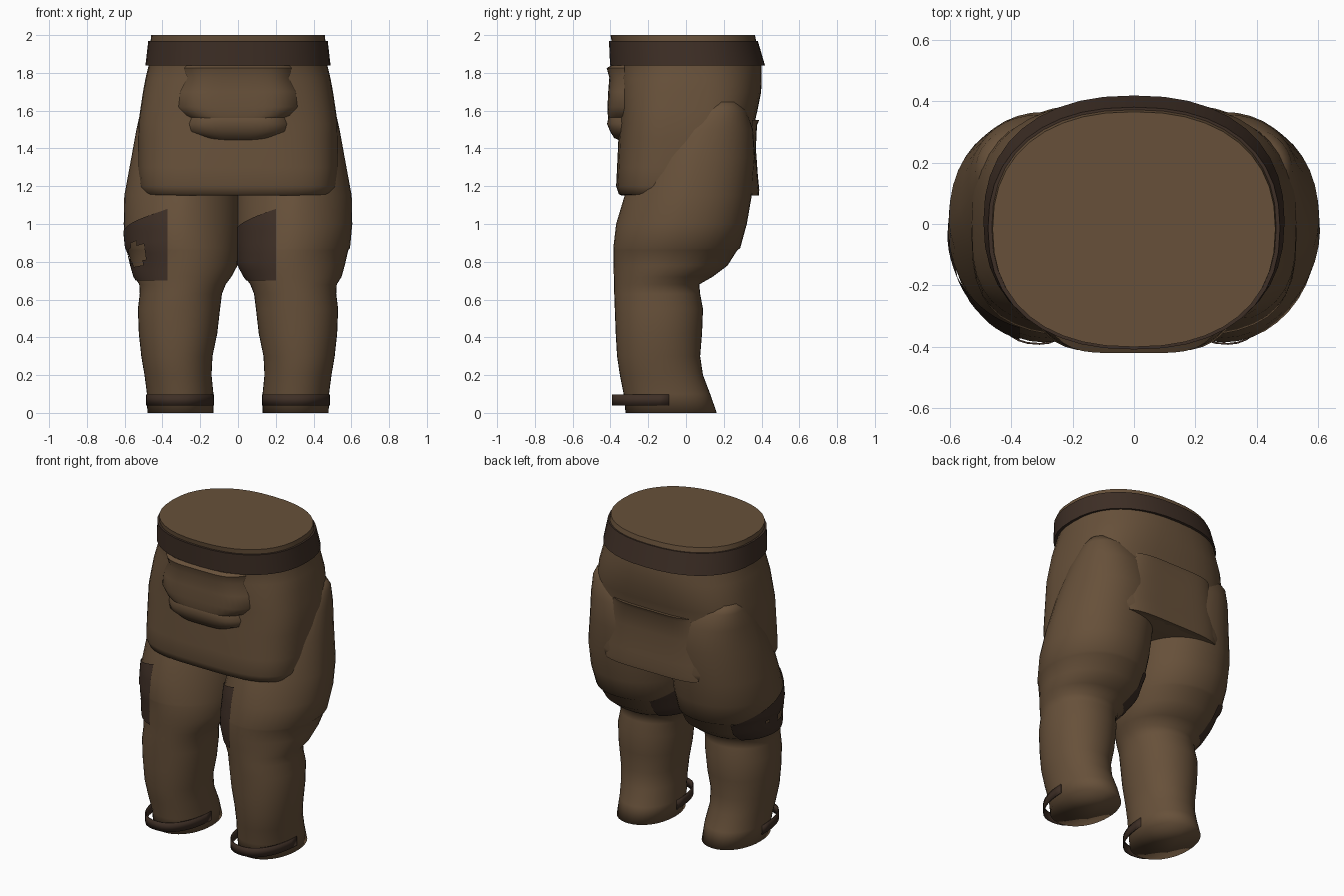
import bpy, bmesh, math

if "Cube" in bpy.data.objects:
    bpy.data.objects.remove(bpy.data.objects["Cube"])


def material(name, rgb):
    m = bpy.data.materials.new(name)
    m.diffuse_color = (*rgb, 1)
    m.use_nodes = True
    m.node_tree.nodes["Principled BSDF"].inputs["Base Color"].default_value = m.diffuse_color
    return m


CLOTH = material("brown cloth", (0.135, 0.081, 0.042))
LEATHER = material("dark leather", (0.048, 0.028, 0.019))


def finish(name, bm, mat, angle=40, thickness=0):
    bmesh.ops.recalc_face_normals(bm, faces=bm.faces)
    me = bpy.data.meshes.new(name)
    bm.to_mesh(me)
    bm.free()
    ob = bpy.data.objects.new(name, me)
    bpy.context.collection.objects.link(ob)
    me.materials.append(mat)
    if thickness:
        s = ob.modifiers.new("thickness", 'SOLIDIFY')
        s.thickness = thickness
        s.offset = 0
    bpy.ops.object.select_all(action='DESELECT')
    ob.select_set(True)
    bpy.context.view_layer.objects.active = ob
    bpy.ops.object.shade_smooth_by_angle(angle=math.radians(angle))
    return ob


def oval(x0, x1, y0, y1, a, n, nf=None):
    """Point on a squarish oval at angle a; nf is the squareness of the front half."""
    c, s = math.cos(a), math.sin(a)
    if s < 0 and nf:
        n = nf
    px = math.copysign(abs(c) ** (2 / n), c)
    py = math.copysign(abs(s) ** (2 / n), s)
    return (x0 + x1) / 2 + (x1 - x0) / 2 * px, (y0 + y1) / 2 + (y1 - y0) / 2 * py


def skin(bm, rows, closed):
    """Join rows of points with quads."""
    vs = [[bm.verts.new(p) for p in r] for r in rows]
    n = len(vs[0])
    for a, b in zip(vs, vs[1:]):
        for i in range(n if closed else n - 1):
            j = (i + 1) % n
            bm.faces.new((a[i], a[j], b[j], b[i]))
    return vs


def loft(name, rings, mat, caps=True, seg=40, angle=40):
    """rings: (z, x0, x1, y0, y1, squareness, front squareness)"""
    bm = bmesh.new()
    rows = []
    for z, x0, x1, y0, y1, n, nf in rings:
        rows.append([(*oval(x0, x1, y0, y1, math.tau * i / seg, n, nf), z) for i in range(seg)])
    vs = skin(bm, rows, True)
    if caps:
        bm.faces.new(vs[0])
        bm.faces.new(vs[-1])
    return finish(name, bm, mat, angle)


# Hips: rolled hem at the bottom, flat closed waist on top
hips = [(1.15, .49, -.34, .365, 3.2, 3.6), (1.157, .51, -.355, .38, 3.2, 3.6), (1.2, .525, -.37, .385, 3.2, 3.6),
        (1.3, .53, -.365, .375, 3.1, 3.4), (1.45, .53, -.358, .362, 3, 3.2), (1.53, .528, -.352, .362, 3, 3.2),
        (1.6, .518, -.352, .378, 2.9, 3.1), (1.7, .503, -.358, .398, 2.7, 2.9), (1.77, .49, -.363, .40, 2.5, 2.6),
        (1.84, .473, -.37, .40, 2.4, 2.4), (2.0, .46, -.40, .365, 2.3, 2.3)]
loft("hips", [(z, -h, h, a, b, n, nf) for z, h, a, b, n, nf in hips], CLOTH, angle=60)

# Belt
belt = [(1.84, .46, -.36, .385), (1.84, .49, -.402, .418), (1.97, .475, -.408, .38), (1.97, .455, -.385, .36)]
loft("belt", [(z, -h, h, a, b, 2.3, 2.3) for z, h, a, b in belt], LEATHER, caps=False)

# Legs: ankle, calf, overhanging thigh, tapering into the hips
# (z, inner, outer, front, back, squareness of back and front)
LEG = [(0, .13, .48, -.32, .163, 2.1, 2.1), (.1, .13, .482, -.33, .128, 2.1, 2.1),
       (.2, .14, .495, -.35, .09, 2.1, 2.1), (.3, .135, .512, -.365, .075, 2.1, 2.1),
       (.42, .11, .525, -.372, .085, 2.1, 2.1), (.55, .095, .53, -.377, .09, 2.1, 2.1),
       (.63, .085, .52, -.38, .075, 2.1, 2), (.68, .065, .523, -.38, .07, 2.1, 2),
       (.72, .035, .548, -.382, .14, 2.1, 1.95), (.78, .003, .565, -.384, .22, 2.1, 1.95),
       (.862, -.003, .584, -.385, .272, 2.1, 1.95), (.872, -.005, .593, -.385, .287, 2.1, 1.95),
       (1.0, -.01, .605, -.37, .322, 2.2, 1.85), (1.15, -.01, .602, -.325, .348, 2.2, 1.72),
       (1.35, 0, .565, -.25, .365, 2.2, 1.8), (1.5, .07, .538, -.12, .355, 2.2, 2),
       (1.6, .15, .515, .02, .32, 2.2, 2), (1.645, .22, .49, .09, .28, 2.2, 2)]


def leg_section(z):
    for a, b in zip(LEG, LEG[1:]):
        if a[0] <= z <= b[0]:
            t = (z - a[0]) / (b[0] - a[0])
            return [p + (q - p) * t for p, q in zip(a, b)][1:]


for side, label in ((1, "left"), (-1, "right")):
    def across(x0, x1):
        return (x0, x1) if side > 0 else (-x1, -x0)

    loft(label + "_leg", [(r[0], *across(r[1], r[2]), *r[3:]) for r in LEG], CLOTH, angle=115)

    # Thigh patch wrapping one flank of the leg: upright front edge, lower towards the back
    edge_x = .2 if side > 0 else -.372
    bm = bmesh.new()
    rows = []
    for k in range(13):
        row = []
        for i in range(25):
            top = 1.08 - .22 * i / 24
            z = .70 + (top - .70) * k / 12
            i0, o0, f, b, n, nf = leg_section(z)
            x0, x1 = across(i0, o0)
            x0, x1, f, b = x0 - .006, x1 + .006, f - .006, b + .006
            px = (edge_x - (x0 + x1) / 2) / ((x1 - x0) / 2)
            start = math.tau - math.acos(-abs(px) ** (nf / 2))
            a = start + (math.radians(126) - start) * i / 24
            row.append((*oval(x0, x1, f, b, a, n, nf), z))
        rows.append(row)
    skin(bm, rows, False)
    # Worn hole showing the cloth on the outer flank
    hole = []
    for face in bm.faces:
        c = face.calc_center_median()
        if side < 0 and c.y < 0 and (((c.x + .535) / .045) ** 2 + ((c.z - .84) / .06) ** 2) < 1:
            hole.append(face)
    bmesh.ops.delete(bm, geom=hole, context='FACES')
    finish(label + "_thigh_patch", bm, LEATHER)

    # Loose half strap around the front of the ankle
    x0, x1 = across(.13, .483)
    bm = bmesh.new()
    rows = []
    for z in (.04, .098):
        rows.append([(*oval(x0, x1, -.39, .21, math.pi * (1 + i / 20), 2.5 if i < 10 else 2.1), z)
                     for i in range(21)])
    skin(bm, rows, False)
    finish(label + "_ankle_strap", bm, LEATHER, thickness=.006)


def pouch(name, rows, edge):
    """Bulging pocket: rows of (z, half width, y), sides sunk back to edge."""
    bm = bmesh.new()
    pts = []
    for z, w, y in rows:
        r = []
        for i in range(21):
            u = math.sin(math.pi / 2 * (i / 10 - 1))
            r.append((u * w, edge + (y - edge) * (1 - abs(u) ** 5), z))
        pts.append(r)
    skin(bm, pts, False)
    return finish(name, bm, CLOTH, 50)


# Front pocket: flap above, rounded pouch below
pouch("front_pocket_flap", [(1.81, .26, -.35), (1.84, .27, -.395), (1.825, .285, -.42), (1.775, .27, -.406),
                            (1.70, .305, -.412), (1.62, .315, -.416), (1.575, .28, -.414),
                            (1.54, .21, -.408), (1.51, .12, -.39)], -.325)
pouch("front_pocket_pouch", [(1.64, .20, -.36), (1.58, .25, -.408), (1.53, .268, -.418), (1.49, .262, -.402),
                             (1.455, .18, -.38), (1.44, .10, -.345)], -.325)

# Back pocket with a raised upper lip
pouch("back_pocket", [(1.545, .27, .34), (1.55, .28, .388), (1.525, .28, .376), (1.4, .29, .37),
                      (1.25, .32, .381), (1.18, .33, .388), (1.15, .33, .386), (1.15, .31, .35)], .35)
